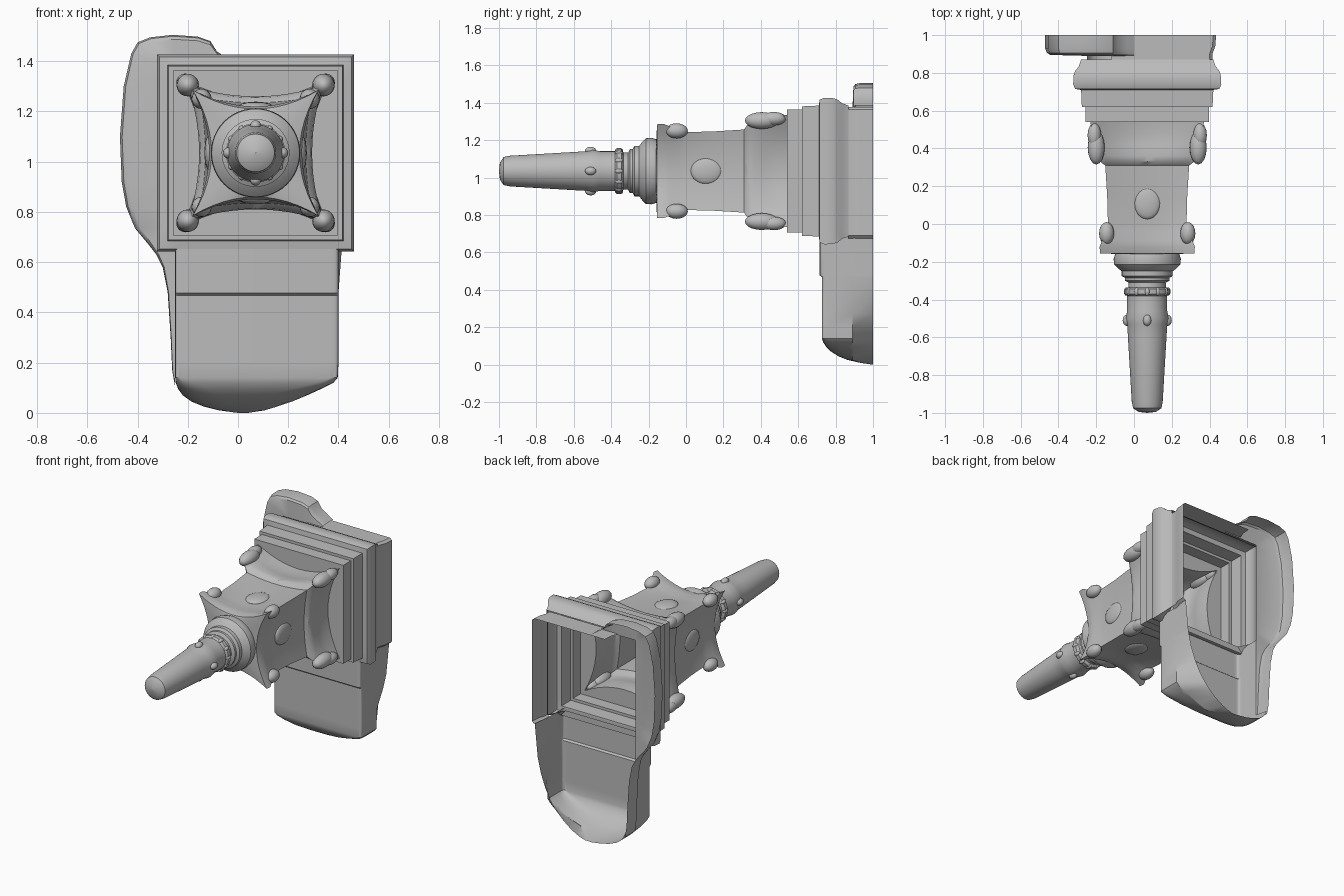
import bpy, bmesh
from math import sin, cos, pi, radians, copysign
from mathutils import Vector

cube = bpy.data.objects.get("Cube")
if cube:
    bpy.data.objects.remove(cube)

grey = bpy.data.materials.new("stone grey")
grey.use_nodes = True
COLOUR = (0.5, 0.5, 0.5, 1)
grey.diffuse_color = COLOUR
grey.node_tree.nodes["Principled BSDF"].inputs["Base Color"].default_value = COLOUR

CX, CZ = 0.07, 1.035      # axis of the column, running along y
SIDE = 12                 # points on each side of a square section


def finish(name, bm, angle):
    bmesh.ops.recalc_face_normals(bm, faces=bm.faces)
    mesh = bpy.data.meshes.new(name)
    bm.to_mesh(mesh)
    bm.free()
    ob = bpy.data.objects.new(name, mesh)
    bpy.context.collection.objects.link(ob)
    mesh.materials.append(grey)
    bpy.ops.object.select_all(action='DESELECT')
    ob.select_set(True)
    bpy.context.view_layer.objects.active = ob
    bpy.ops.object.shade_smooth_by_angle(angle=radians(angle))


def loft(name, rings, closed=True, angle=35):
    bm = bmesh.new()
    rows = [[bm.verts.new(p) for p in ring] for ring in rings]
    n = len(rows[0])
    for a, b in zip(rows, rows[1:]):
        for i in range(n if closed else n - 1):
            j = (i + 1) % n
            bm.faces.new((a[i], a[j], b[j], b[i]))
    bmesh.ops.remove_doubles(bm, verts=bm.verts, dist=0.0002)
    finish(name, bm, angle)


def section(y, half, mid=None):
    """Square with sides bowed in to mid, or a circle when mid is missing."""
    pts = []
    for k in range(4):
        for i in range(SIDE):
            t = 2 * i / SIDE - 1
            if mid is None:
                a = t * pi / 4
                u, v = half * sin(a), half * cos(a)
            else:
                u, v = half * t, mid + (half - mid) * t * t
            for _ in range(k):
                u, v = v, -u
            pts.append((CX + u, y, CZ + v))
    return pts


def blob(name, centre, radii):
    bm = bmesh.new()
    bmesh.ops.create_uvsphere(bm, u_segments=16, v_segments=10, radius=1)
    for v in bm.verts:
        v.co = Vector(c * r for c, r in zip(v.co, radii)) + Vector(centre)
    finish(name, bm, 60)


# Round shaft with its collars
shaft = [(-1, 0.001), (-0.995, 0.045), (-0.975, 0.075), (-0.94, 0.082), (-0.6, 0.102),
         (-0.53, 0.106), (-0.5, 0.114), (-0.46, 0.106), (-0.38, 0.106), (-0.37, 0.118),
         (-0.345, 0.118), (-0.335, 0.1), (-0.31, 0.098), (-0.3, 0.118), (-0.285, 0.118),
         (-0.275, 0.135), (-0.25, 0.135), (-0.235, 0.155), (-0.215, 0.175), (-0.185, 0.178),
         (-0.16, 0.17)]
loft("shaft", [section(y, r) for y, r in shaft])

# Hollow body with bowed-in sides, flaring to the plate
body = [(-0.16, 0.17), (-0.155, 0.25, 0.175), (-0.12, 0.252, 0.185), (-0.09, 0.24, 0.185),
        (-0.04, 0.22, 0.18), (0, 0.208, 0.18), (0.15, 0.212, 0.19), (0.31, 0.222, 0.2),
        (0.33, 0.25, 0.22), (0.36, 0.27, 0.225), (0.42, 0.285, 0.212), (0.48, 0.295, 0.208),
        (0.54, 0.3, 0.215)]
loft("body", [section(*r) for r in body])

# Stepped square plate, then a flared moulding whose lower side stops at the block
plate = [(0.54, 0.3, 0.215), (0.54, 0.328, 0.328), (0.62, 0.328, 0.328),
         (0.62, 0.346, 0.346), (0.71, 0.35, 0.35)]
loft("plate", [section(*r) for r in plate], angle=25)
moulding = [(0.71, 0.35), (0.715, 0.382), (0.74, 0.392), (0.785, 0.39), (0.81, 0.382),
            (0.835, 0.362), (0.87, 0.35)]
rings = []
for y, h in moulding:
    rings.append([(px, min(py, 0.75) if 2 * SIDE < i < 3 * SIDE else py, pz)
                  for i, (px, py, pz) in enumerate(section(y, h, h))])
loft("moulding", rings)

# Corner scrolls, studs and side reliefs
for sx, xn in ((1, "left"), (-1, "right")):
    for sz, zn in ((1, "upper"), (-1, "lower")):
        tag = zn + "_" + xn
        blob("small_scroll_" + tag, (CX + sx * 0.215, -0.05, CZ + sz * 0.215),
             (0.04, 0.06, 0.04))
        blob("large_scroll_" + tag, (CX + sx * 0.27, 0.405, CZ + sz * 0.27),
             (0.045, 0.09, 0.045))
        blob("scroll_tail_" + tag, (CX + sx * 0.28, 0.47, CZ + sz * 0.28),
             (0.036, 0.065, 0.036))
for k, name in enumerate(("upper", "left", "lower", "right")):
    dx, dz = round(sin(k * pi / 2)), round(cos(k * pi / 2))
    blob("relief_" + name, (CX + dx * 0.184, 0.11, CZ + dz * 0.184),
         (0.02 if dx else 0.07, 0.085, 0.02 if dz else 0.07))
    blob("stud_" + name, (CX + dx * 0.108, -0.51, CZ + dz * 0.108), (0.022, 0.03, 0.022))
for k in range(12):
    a = k * pi / 6
    blob("collar_bead_%d" % k, (CX + 0.11 * sin(a), -0.358, CZ + 0.11 * cos(a)),
         (0.014, 0.022, 0.014))

# Lower block: open-backed trough with a rounded rim behind, curving in at the foot.
# Columns: height, right x, left x, front y, corner softness, left x of the rear rim
BACK = 0.89
trough = [(0.68, -0.25, 0.4, 0.715, 0.05, 0.415), (0.478, -0.25, 0.4, 0.715, 0.05, 0.395),
          (0.468, -0.25, 0.4, 0.727, 0.05, 0.395), (0.36, -0.25, 0.4, 0.727, 0.05, 0.37),
          (0.27, -0.25, 0.4, 0.727, 0.05, 0.337), (0.2, -0.25, 0.4, 0.727, 0.05, 0.3),
          (0.14, -0.25, 0.397, 0.727, 0.05, 0.255), (0.12, -0.248, 0.38, 0.733, 0.12, 0.235),
          (0.095, -0.238, 0.33, 0.75, 0.25, 0.21), (0.07, -0.22, 0.275, 0.775, 0.4, 0.18),
          (0.045, -0.185, 0.215, 0.815, 0.55, 0.145), (0.025, -0.135, 0.155, 0.865, 0.7, 0.11),
          (0.01, -0.075, 0.105, 0.93, 0.8, 0.075), (0, 0.0, 0.04, 0.998, 1, 0.04)]
rings = []
for z, xl, xr, yf, e, rim in trough:
    ring = [(rim, 1, z)]
    for i in range(33):
        a = pi * i / 32
        c, s = cos(a), max(sin(a), 0)
        y = 1 - (1 - yf) * s ** e
        if c > 0 or z > 0.13:
            y = min(y, max(BACK, yf))
        ring.append(((xl + xr) / 2 + (xr - xl) / 2 * copysign(abs(c) ** e, c), y, z))
    rings.append(ring)
loft("lower_block", rings, closed=False, angle=28)

# Side lobe: shallow pan behind the moulding
edge = [(-0.25, 0.1), (-0.262, 0.17), (-0.268, 0.3), (-0.28, 0.48), (-0.3, 0.58),
        (-0.325, 0.63), (-0.36, 0.675), (-0.41, 0.735), (-0.445, 0.82), (-0.463, 0.92),
        (-0.47, 1.1), (-0.455, 1.3), (-0.425, 1.43), (-0.4, 1.475), (-0.35, 1.495),
        (-0.26, 1.505), (-0.16, 1.498), (-0.11, 1.48), (-0.085, 1.44), (-0.04, 1.41),
        (0, 1.385)]


def towards_column(f):
    return [(x + f * (max(x, -0.25) - x), z + f * (min(z, 1.37) - z)) for x, z in edge]


pan = [(1, 0), (0.93, 0), (0.905, 0.04), (0.895, 0.13), (BACK, 1)]
loft("side_lobe", [[(x, y, z) for x, z in towards_column(f)] for y, f in pan], closed=False)

# Back wall following the top and left side, down to the lower block
wall = [(-0.12, 1.378), (0.4, 1.378), (0.415, 1.365), (0.415, 0.69), (0.4, 0.675)]
loft("back_wall", [[(x + g, y, z) for x, z in wall]
                   for y, g in ((0.865, 0), (0.9, 0), (0.94, 0.015), (1, 0.02))], closed=False)
